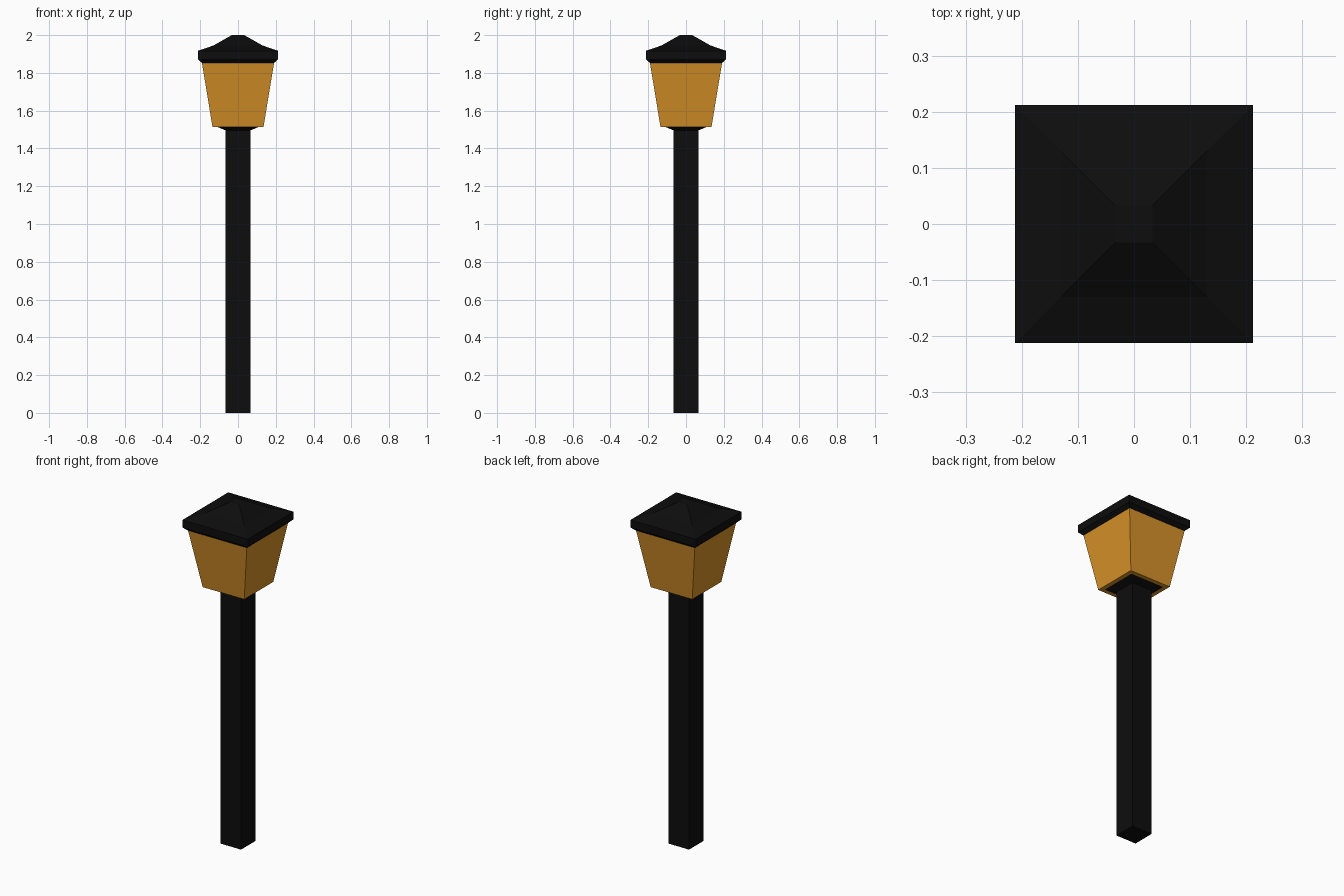
import bpy, bmesh

if "Cube" in bpy.data.objects:
    bpy.data.objects.remove(bpy.data.objects["Cube"])


def square_loft(name, profile, color):
    """Stack square rings given as (half width, height) and cap both ends."""
    bm = bmesh.new()
    rings = [[bm.verts.new((sx * r, sy * r, z))
              for sx, sy in ((-1, -1), (1, -1), (1, 1), (-1, 1))]
             for r, z in profile]
    for low, high in zip(rings, rings[1:]):
        for i in range(4):
            j = (i + 1) % 4
            bm.faces.new((low[i], low[j], high[j], high[i]))
    bm.faces.new(rings[0][::-1])
    bm.faces.new(rings[-1])
    mesh = bpy.data.meshes.new(name)
    bm.to_mesh(mesh)
    bm.free()
    mat = bpy.data.materials.new(name + "_material")
    mat.diffuse_color = color
    mat.use_nodes = True
    mat.node_tree.nodes["Principled BSDF"].inputs["Base Color"].default_value = mat.diffuse_color
    mesh.materials.append(mat)
    obj = bpy.data.objects.new(name, mesh)
    bpy.context.collection.objects.link(obj)
    return obj


BLACK = (0.004, 0.004, 0.004, 1)
AMBER = (0.68, 0.29, 0.022, 1)

# Square post flaring out under the lantern
square_loft("post", [(0.066, 0), (0.066, 1.496), (0.11, 1.514)], BLACK)

# Tapered glowing lantern body
square_loft("lantern_glass", [(0.135, 1.514), (0.191, 1.853)], AMBER)

# Roof cap with a chamfered lip and two slopes
square_loft("roof", [(0.191, 1.853), (0.212, 1.872), (0.212, 1.917),
                     (0.13, 1.945), (0.033, 2.0)], BLACK)
